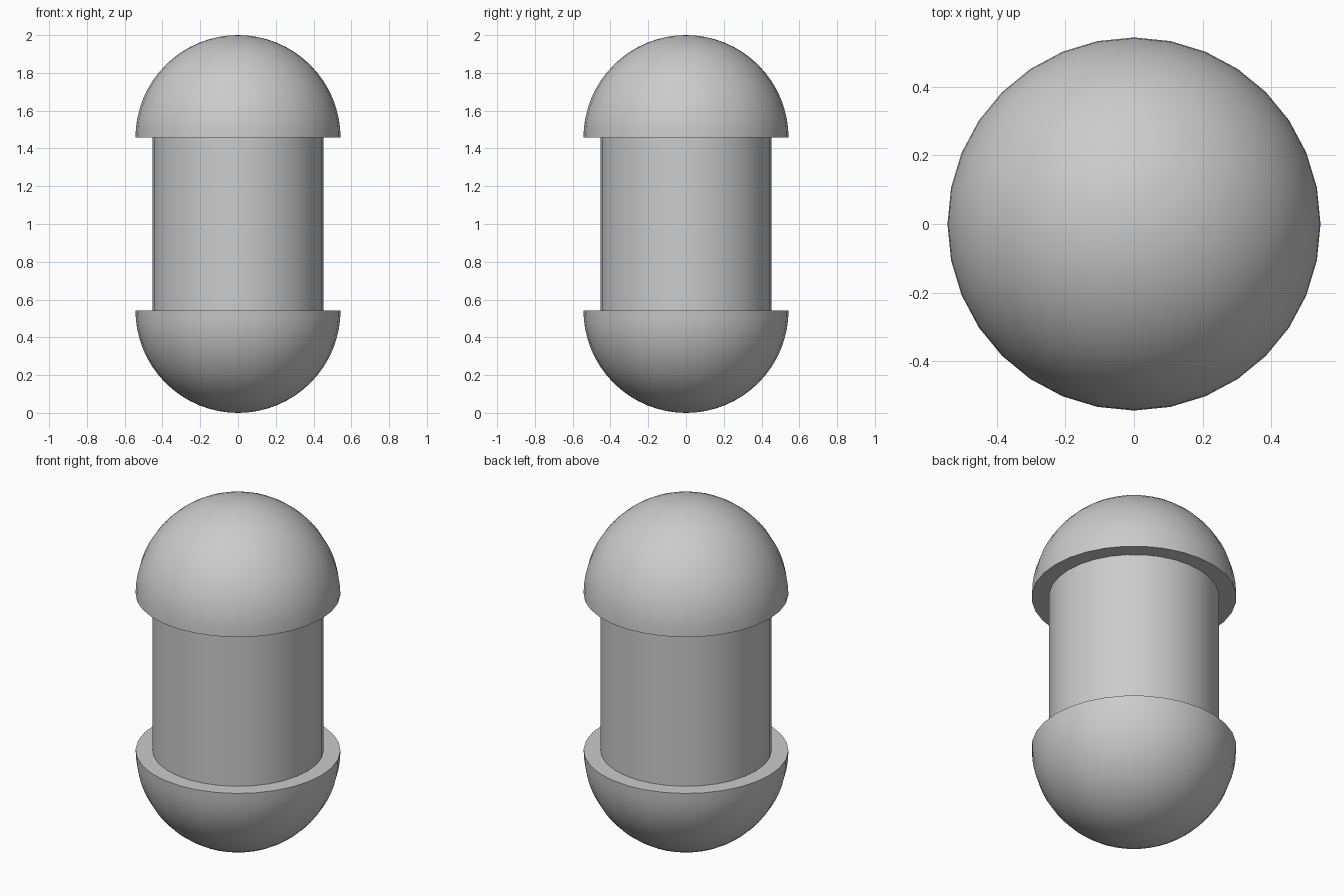
import bpy
import bmesh
import math
from mathutils import Matrix

RADIUS = 0.543        # dome radius
CORE_RADIUS = 0.453   # cylinder radius
HEIGHT = 2.0
SIDES = 32

cube = bpy.data.objects.get("Cube")
if cube:
    bpy.data.objects.remove(cube, do_unlink=True)

# Single plain grey material
grey = bpy.data.materials.new("light_grey")
grey.use_nodes = True
colour = (0.6, 0.6, 0.6, 1.0)
grey.diffuse_color = colour
grey.node_tree.nodes["Principled BSDF"].inputs["Base Color"].default_value = colour


def add_part(name, bm, z):
    bmesh.ops.recalc_face_normals(bm, faces=bm.faces[:])
    mesh = bpy.data.meshes.new(name)
    bm.to_mesh(mesh)
    bm.free()
    mesh.materials.append(grey)
    obj = bpy.data.objects.new(name, mesh)
    obj.location.z = z
    bpy.context.collection.objects.link(obj)
    bpy.ops.object.select_all(action='DESELECT')
    obj.select_set(True)
    bpy.context.view_layer.objects.active = obj
    bpy.ops.object.shade_smooth_by_angle(angle=math.radians(35))
    return obj


def dome(name, z, flip):
    # Half of a sphere, closed by a flat disc
    bm = bmesh.new()
    bmesh.ops.create_uvsphere(bm, u_segments=SIDES, v_segments=SIDES, radius=RADIUS)
    lower = [v for v in bm.verts if v.co.z < -0.001]
    bmesh.ops.delete(bm, geom=lower, context='VERTS')
    rim = [e for e in bm.edges if e.is_boundary]
    bmesh.ops.holes_fill(bm, edges=rim, sides=0)
    if flip:
        bmesh.ops.rotate(bm, verts=bm.verts[:], matrix=Matrix.Rotation(math.pi, 3, 'X'))
    return add_part(name, bm, z)


# Domed ends
dome("top_dome", HEIGHT - RADIUS, False)
dome("bottom_dome", RADIUS, True)

# Cylinder between the flat faces of the domes
bm = bmesh.new()
bmesh.ops.create_cone(bm, cap_ends=False, segments=SIDES, radius1=CORE_RADIUS,
                      radius2=CORE_RADIUS, depth=HEIGHT - 2 * RADIUS)
add_part("middle_cylinder", bm, HEIGHT / 2)
